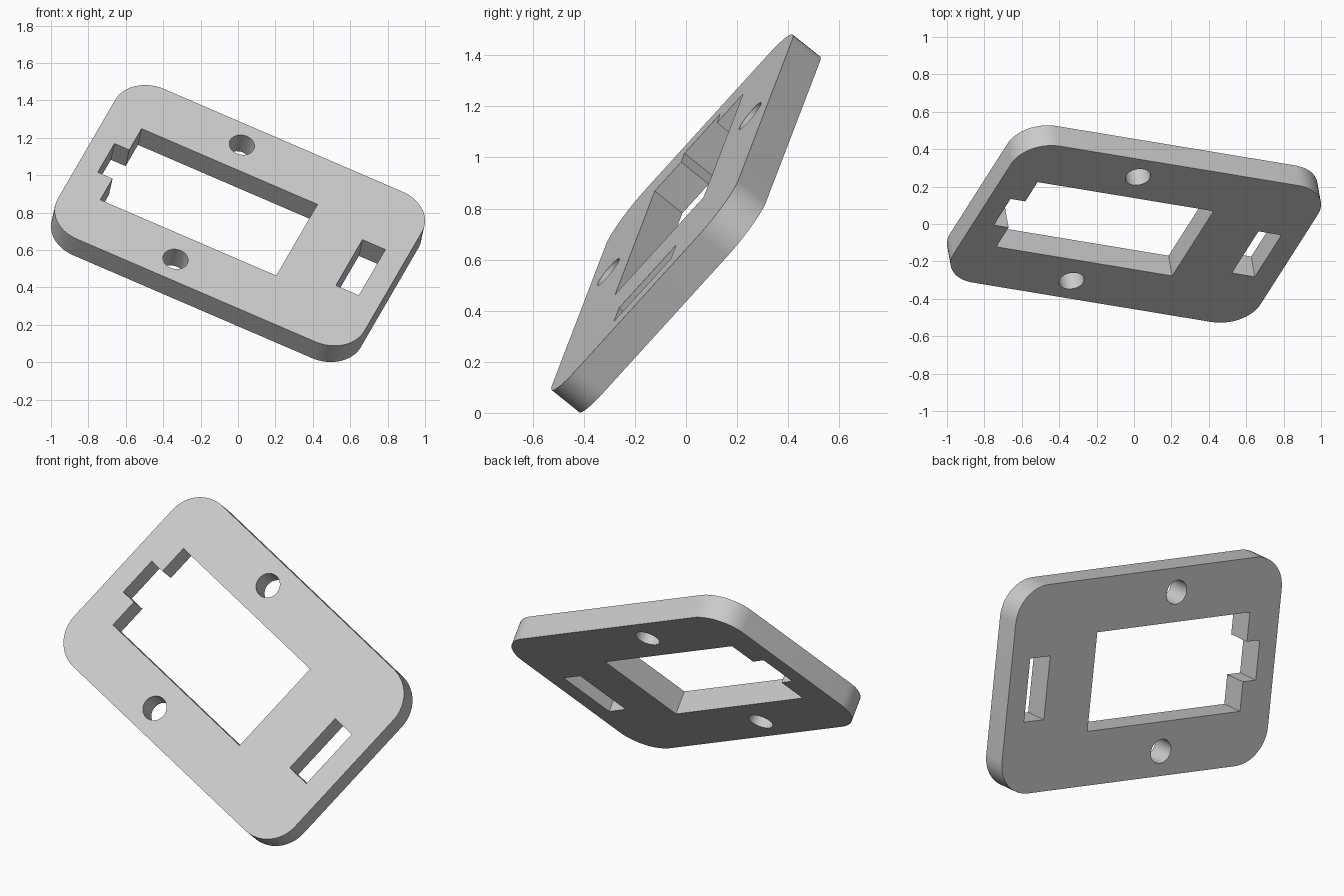
import bpy, bmesh
from math import sin, cos, pi, radians
from mathutils import Vector, Matrix

cube = bpy.data.objects.get("Cube")
if cube:
    bpy.data.objects.remove(cube, do_unlink=True)

THICKNESS = 0.14

grey = bpy.data.materials.new("light grey")
grey.use_nodes = True
grey.diffuse_color = (0.6, 0.6, 0.6, 1)
grey.node_tree.nodes["Principled BSDF"].inputs["Base Color"].default_value = grey.diffuse_color


def arc(cx, cy, r, start, end, steps):
    angles = [start + (end - start) * i / steps for i in range(steps + 1)]
    return [(cx + r * cos(a), cy + r * sin(a)) for a in angles]


def rounded_rect(a, b, r):
    corners = [(a, b), (-a, b), (-a, -b), (a, -b)]
    return [p for i, (x, y) in enumerate(corners)
            for p in arc(x, y, r, i * pi / 2, (i + 1) * pi / 2, 16)]


def rect(x0, x1, h):
    return [(x0, -h), (x1, -h), (x1, h), (x0, h)]


# Outline and openings of the plate
window = [(0.336, -0.28), (0.336, 0.28), (-0.70, 0.28), (-0.70, 0.113),
          (-0.787, 0.113), (-0.787, -0.113), (-0.70, -0.113), (-0.70, -0.28)]
slot = rect(0.644, 0.779, 0.18)
screw_holes = [arc(-0.183, s * 0.449, 0.068, 0, 2 * pi, 32)[:-1] for s in (1, -1)]
loops = [rounded_rect(0.703, 0.39, 0.20), window, slot, *screw_holes]

profile = bpy.data.curves.new("mounting_plate_profile", "CURVE")
profile.dimensions = "2D"
profile.fill_mode = "BOTH"
profile.extrude = THICKNESS / 2
for loop in loops:
    spline = profile.splines.new("POLY")
    spline.points.add(len(loop) - 1)
    for point, (x, y) in zip(spline.points, loop):
        point.co = (x, y, 0, 1)
    spline.use_cyclic_u = True

# Extruded profile turned into a clean mesh
plate = bpy.data.objects.new("mounting_plate", profile)
bpy.context.collection.objects.link(plate)
bpy.ops.object.select_all(action="DESELECT")
plate.select_set(True)
bpy.context.view_layer.objects.active = plate
bpy.ops.object.convert(target="MESH")
plate = bpy.context.object
bm = bmesh.new()
bm.from_mesh(plate.data)
bmesh.ops.remove_doubles(bm, verts=bm.verts, dist=0.0005)
bmesh.ops.recalc_face_normals(bm, faces=bm.faces)
bm.to_mesh(plate.data)
bm.free()
plate.data.materials.clear()
plate.data.materials.append(grey)
bpy.ops.object.shade_smooth_by_angle(angle=radians(30))

# Tilt of the plate: long side, short side, face direction
u = Vector((0.908, -0.150, -0.391)).normalized()
v = Vector((0.394, 0.618, 0.680))
v = (v - u * v.dot(u)).normalized()
n = u.cross(v)
plate.matrix_world = Matrix.Translation((0, 0, 0.742)) @ Matrix((u, v, n)).transposed().to_4x4()
